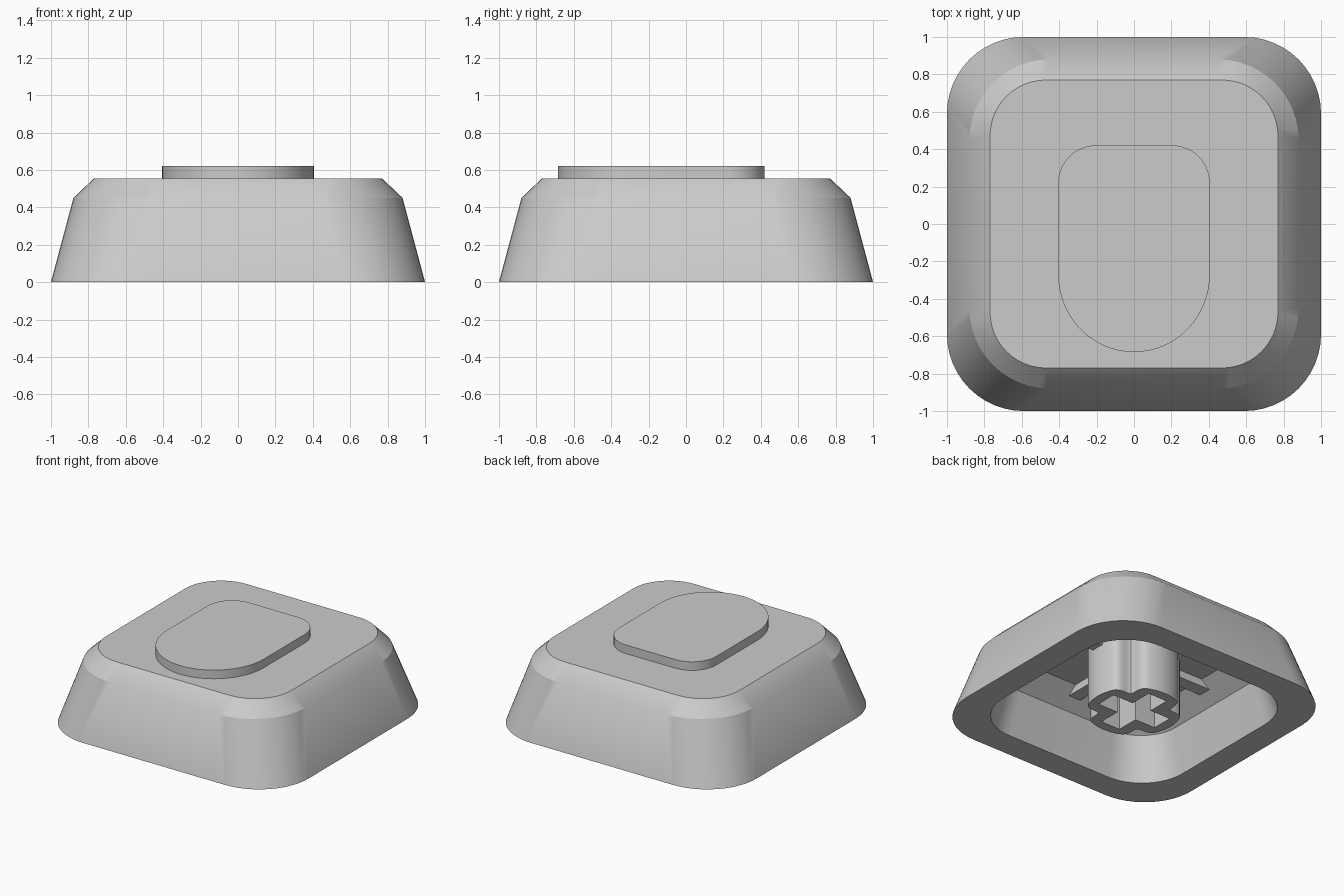
import bpy
import bmesh
from math import cos, sin, pi, radians

if "Cube" in bpy.data.objects:
    bpy.data.objects.remove(bpy.data.objects["Cube"], do_unlink=True)

# One plain grey plastic
grey = bpy.data.materials.new("grey_plastic")
grey.use_nodes = True
colour = (0.6, 0.6, 0.6, 1)
grey.diffuse_color = colour
grey.node_tree.nodes["Principled BSDF"].inputs["Base Color"].default_value = colour


def rounded_square(half, radius, steps=12):
    """Outline of a square with rounded corners, anticlockwise."""
    points = []
    for quarter, (sx, sy) in enumerate([(1, 1), (-1, 1), (-1, -1), (1, -1)]):
        for i in range(steps + 1):
            angle = (quarter + i / steps) * pi / 2
            points.append((sx * (half - radius) + radius * cos(angle),
                           sy * (half - radius) + radius * sin(angle)))
    return points


def loft(name, rings):
    """Join (height, outline) rings into a closed solid."""
    bm = bmesh.new()
    loops = [[bm.verts.new((x, y, z)) for x, y in outline] for z, outline in rings]
    for low, high in zip(loops, loops[1:]):
        for i in range(len(low)):
            j = (i + 1) % len(low)
            bm.faces.new((low[i], low[j], high[j], high[i]))
    bm.faces.new(loops[0][::-1])
    bm.faces.new(loops[-1])
    bmesh.ops.recalc_face_normals(bm, faces=bm.faces)
    mesh = bpy.data.meshes.new(name)
    bm.to_mesh(mesh)
    bm.free()
    mesh.materials.append(grey)
    obj = bpy.data.objects.new(name, mesh)
    bpy.context.collection.objects.link(obj)
    return obj


def prism(name, outline, bottom, top):
    return loft(name, [(bottom, outline), (top, outline)])


def activate(obj):
    bpy.ops.object.select_all(action="DESELECT")
    obj.select_set(True)
    bpy.context.view_layer.objects.active = obj


def smooth(obj):
    activate(obj)
    bpy.ops.object.shade_smooth_by_angle(angle=radians(33))


# Hollow shell: cavity ceiling, cavity slope, rim, outer wall, top slope
profile = [(0.44, 0.56, 0.2), (0.32, 0.715, 0.3), (0, 0.8, 0.36),
           (0, 1, 0.41), (0.45, 0.88, 0.43), (0.555, 0.77, 0.3)]
shell = loft("shell", [(z, rounded_square(half, r)) for z, half, r in profile])
smooth(shell)

# Crisp shoulder on the rounded corners only
for edge in shell.data.edges:
    a, b = (shell.data.vertices[v].co for v in edge.vertices)
    if min(a.z, b.z) > 0.445 and max(a.z, b.z) < 0.455 and (a - b).length < 0.2:
        edge.use_edge_sharp = True

# Plain raised pad: round front end, softly squared back end
pad_outline = [(0.405 * cos(a), -0.27 + 0.415 * sin(a))
               for a in (pi + pi * i / 32 for i in range(33))]
for side, start in ((1, 0), (-1, pi / 2)):
    for i in range(13):
        angle = start + pi / 2 * i / 12
        pad_outline.append((side * 0.205 + 0.2 * cos(angle), 0.22 + 0.2 * sin(angle)))
smooth(prism("raised_pad", pad_outline, 0.53, 0.62))

# Round stem with four diagonal grooves
stem_outline = []
for i in range(96):
    angle = 2 * pi * i / 96
    radius = 0.325 - 0.08 * max(0, -cos(4 * angle)) ** 3
    stem_outline.append((radius * cos(angle), radius * sin(angle)))
stem = prism("stem", stem_outline, 0, 0.5)

# Cross-shaped socket cut into the stem
arm, width = 0.25, 0.08
cross = []
for c, s in ((1, 0), (0, 1), (-1, 0), (0, -1)):
    for x, y in ((arm, -width), (arm, width), (width, width)):
        cross.append((x * c - y * s, x * s + y * c))
cutter = prism("socket_cutter", cross, -0.1, 0.4)
cutter.hide_render = True
cut = stem.modifiers.new("socket", "BOOLEAN")
cut.operation = "DIFFERENCE"
cut.solver = "EXACT"
cut.object = cutter
activate(stem)
bpy.ops.object.modifier_apply(modifier=cut.name)
bpy.data.objects.remove(cutter, do_unlink=True)
smooth(stem)

# Stiffening ribs across the cavity ceiling
for name, hx, hy in (("rib_across", 0.67, 0.05), ("rib_along", 0.05, 0.67)):
    prism(name, [(-hx, -hy), (hx, -hy), (hx, hy), (-hx, hy)], 0.385, 0.49)
